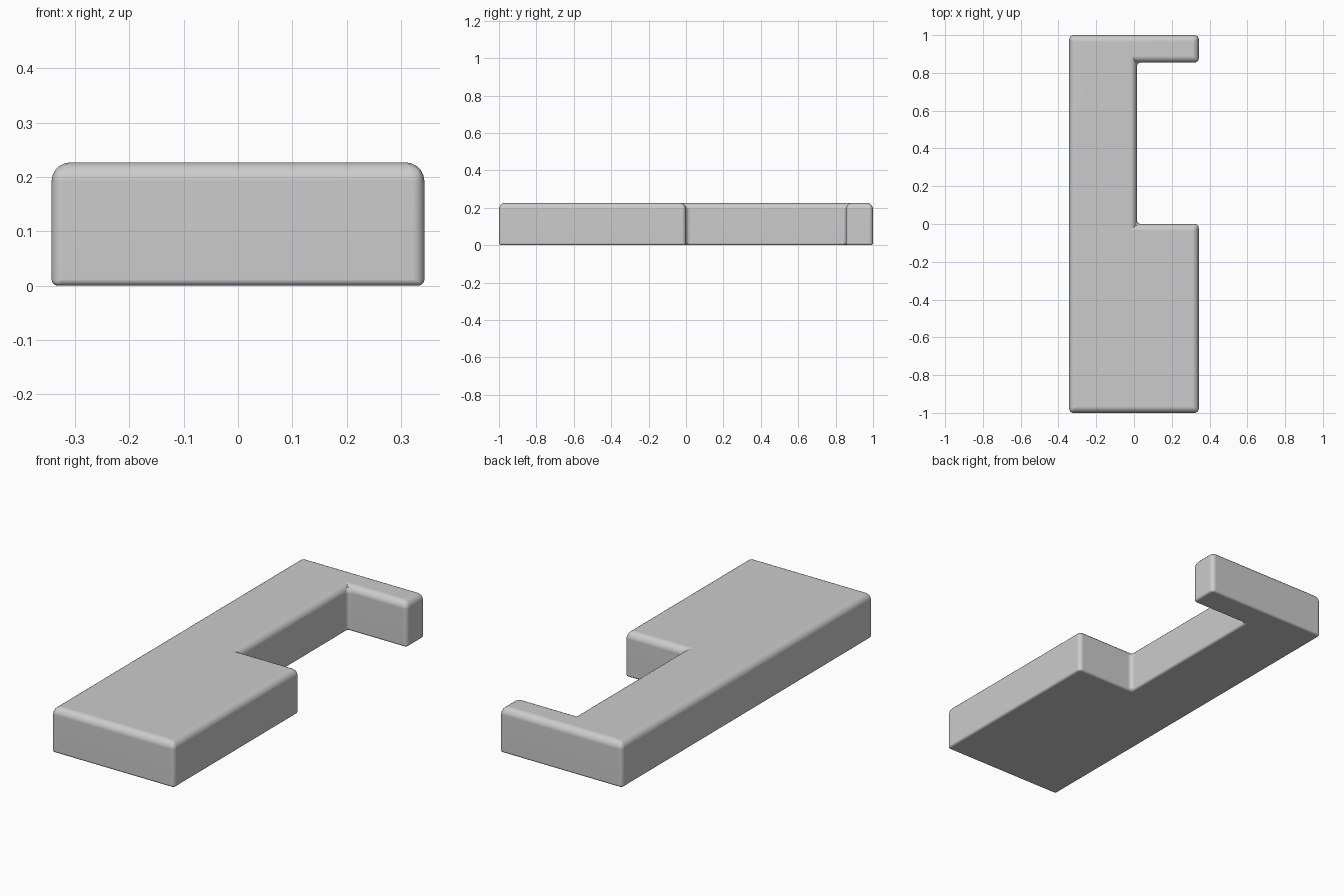
import bpy, bmesh

if "Cube" in bpy.data.objects:
    bpy.data.objects.remove(bpy.data.objects["Cube"])

HEIGHT = 0.227
TOP_R, SIDE_R, BASE_R = 0.035, 0.022, 0.012

# Plan outline: long slab with a rectangular notch in its right side
outline = [(-0.343, -1), (0.343, -1), (0.343, 0), (0.015, 0),
           (0.015, 0.855), (0.343, 0.855), (0.343, 1), (-0.343, 1)]

bm = bmesh.new()
base = bm.faces.new([bm.verts.new((x, y, 0)) for x, y in outline])
ext = bmesh.ops.extrude_face_region(bm, geom=[base])
bmesh.ops.translate(bm, vec=(0, 0, HEIGHT),
                    verts=[v for v in ext["geom"] if isinstance(v, bmesh.types.BMVert)])
bmesh.ops.recalc_face_normals(bm, faces=bm.faces)

# Softer edges on top, tighter ones on the sides and base
weight = bm.edges.layers.float.new("bevel_weight_edge")
for e in bm.edges:
    z = sum(v.co.z for v in e.verts) / 2
    r = TOP_R if z > HEIGHT * 0.9 else BASE_R if z < HEIGHT * 0.1 else SIDE_R
    e[weight] = r / TOP_R

mesh = bpy.data.meshes.new("notched_slab")
bm.to_mesh(mesh)
bm.free()
slab = bpy.data.objects.new("notched_slab", mesh)
bpy.context.collection.objects.link(slab)

# Rounded edges
bevel = slab.modifiers.new("rounded_edges", 'BEVEL')
bevel.limit_method = 'WEIGHT'
bevel.width = TOP_R
bevel.segments = 5

# Smooth shading that keeps the broad faces flat
bpy.context.view_layer.objects.active = slab
slab.select_set(True)
bpy.ops.object.modifier_apply(modifier=bevel.name)
bpy.ops.object.shade_smooth_by_angle(angle=0.6)
normals = slab.modifiers.new("flat_faces", 'WEIGHTED_NORMAL')
normals.keep_sharp = True
